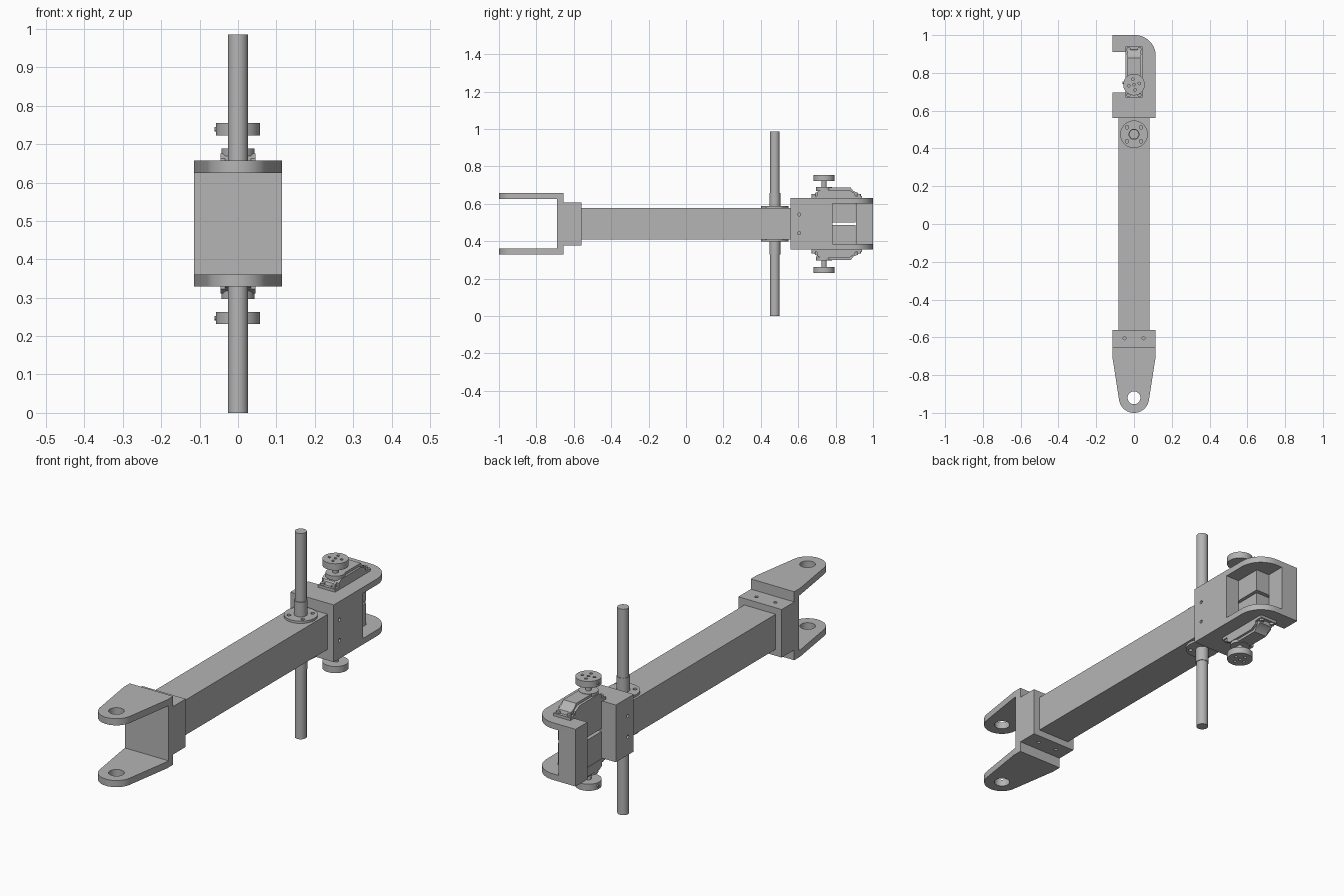
import bpy, bmesh
from math import sin, cos, radians, pi
from mathutils import Matrix, Vector

if "Cube" in bpy.data.objects:
    bpy.data.objects.remove(bpy.data.objects["Cube"], do_unlink=True)

MID = 0.493          # height of the arm's centre line
SHAFT_Y = 0.475
HORN_Y = 0.738

grey = bpy.data.materials.new("plain grey")
grey.use_nodes = True
colour = (0.46, 0.46, 0.46, 1)
grey.diffuse_color = colour
grey.node_tree.nodes["Principled BSDF"].inputs["Base Color"].default_value = colour


def finish(bm, name):
    bmesh.ops.recalc_face_normals(bm, faces=bm.faces)
    mesh = bpy.data.meshes.new(name)
    bm.to_mesh(mesh)
    bm.free()
    mesh.materials.append(grey)
    ob = bpy.data.objects.new(name, mesh)
    bpy.context.collection.objects.link(ob)
    return ob


def box(name, xs, ys, zs):
    bm = bmesh.new()
    bmesh.ops.create_cube(bm, size=1)
    for v in bm.verts:
        v.co = Vector(r[0] + (c + 0.5) * (r[1] - r[0]) for c, r in zip(v.co, (xs, ys, zs)))
    return finish(bm, name)


def rod(name, centre, radius, length, axis="Z", sides=40):
    bm = bmesh.new()
    bmesh.ops.create_cone(bm, cap_ends=True, segments=sides, radius1=radius,
                          radius2=radius, depth=length)
    if axis == "X":
        bmesh.ops.rotate(bm, verts=bm.verts, matrix=Matrix.Rotation(pi / 2, 3, "Y"))
    bmesh.ops.translate(bm, verts=bm.verts, vec=centre)
    return finish(bm, name)


def prism(name, points, offset):
    """Extrude a closed outline of 3D points along an offset."""
    bm = bmesh.new()
    face = bm.faces.new([bm.verts.new(p) for p in points])
    out = bmesh.ops.extrude_face_region(bm, geom=[face])
    bmesh.ops.translate(bm, vec=offset,
                        verts=[g for g in out["geom"] if isinstance(g, bmesh.types.BMVert)])
    return finish(bm, name)


def arc(cx, cy, r, start, end, steps):
    angles = [radians(start + (end - start) * i / steps) for i in range(steps + 1)]
    return [(cx + r * cos(a), cy + r * sin(a)) for a in angles]


def cut(ob, cutters):
    """Subtract the cutters and remove them."""
    for c in cutters:
        c.hide_render = True
        mod = ob.modifiers.new("cut", "BOOLEAN")
        mod.operation, mod.solver, mod.object = "DIFFERENCE", "EXACT", c
    bpy.context.view_layer.update()
    graph = bpy.context.evaluated_depsgraph_get()
    mesh = bpy.data.meshes.new_from_object(ob.evaluated_get(graph))
    ob.modifiers.clear()
    ob.data = mesh
    for c in cutters:
        bpy.data.objects.remove(c, do_unlink=True)
    return ob


# Main beam and cross shaft
box("beam", (-0.083, 0.083), (-0.65, 0.65), (MID - 0.084, MID + 0.084))
rod("cross_shaft", (0, SHAFT_Y, MID), 0.026, 2 * MID)

# Fork socket and web
cut(box("fork_socket", (-0.115, 0.115), (-0.69, -0.56), (MID - 0.115, MID + 0.115)),
    [rod("hole", (x, -0.605, MID), 0.008, 0.4, sides=16) for x in (-0.05, 0.05)])
box("fork_web", (-0.115, 0.115), (-0.69, -0.655), (MID - 0.14, MID + 0.14))

# Rear bracket: hooked outline with a window around the rounded corner
outline = [(-0.115, 0.56), (0.115, 0.56)] + arc(0.005, 0.89, 0.11, 0, 90, 14)
outline += [(-0.115, 1), (-0.115, 0.91), (0.045, 0.91), (0.045, 0.695), (-0.115, 0.695)]
bracket = prism("rear_bracket", [(x, y, MID - 0.137) for x, y in outline], (0, 0, 0.274))
cut(bracket, [box("window", (-0.025, 0.3), (0.782, 1.1), (MID - 0.108, MID + 0.108))]
    + [rod("hole", (0, 0.605, MID + z), 0.008, 0.4, "X", 16) for z in (-0.05, 0.05)])

# Everything below exists above and below the centre line
for side, label in ((1, "upper"), (-1, "lower")):
    def h(z):
        return MID + side * z

    # Fork arm with rounded eye
    outline = [(-0.115, -0.655), (-0.115, -0.7)]
    outline += arc(0, -0.92, 0.08, 189, 351, 24) + [(0.115, -0.7), (0.115, -0.655)]
    arm = prism(label + "_fork_arm", [(x, y, h(0.132)) for x, y in outline], (0, 0, side * 0.032))
    cut(arm, [rod("hole", (0, -0.92, h(0.15)), 0.034, 0.2)])
    box(label + "_fork_root", (-0.115, 0.115), (-0.69, -0.655),
        sorted((h(0.132), h(0.164))))

    # Shaft flange and hub
    flange = rod(label + "_flange", (0, SHAFT_Y, h(0.089)), 0.073, 0.012)
    cut(flange, [rod("hole", (x, SHAFT_Y + y, h(0.089)), 0.009, 0.1, sides=16)
                 for x in (-0.037, 0.037) for y in (-0.037, 0.037)])
    rod(label + "_flange_hub", (0, SHAFT_Y, h(0.124)), 0.029, 0.08)

    # Motor case
    box(label + "_motor_case", (-0.043, 0.043), (0.7, 0.906), sorted((h(0.007), h(0.155))))
    ears = box(label + "_motor_ears", (-0.045, 0.045), (0.67, 0.94),
               sorted((h(0.137), h(0.15))))
    cut(ears, [rod("hole", (x, y, h(0.143)), 0.008, 0.1, sides=12)
               for x in (-0.029, 0.029) for y in (0.683, 0.925)])
    for y in (0.683, 0.925):
        for x in (-0.029, 0.029):
            rod(label + "_ear_grommet", (x, y, h(0.153)), 0.011, 0.012, sides=16)

    # Motor cover with sloped ends, stepped across its width
    cover = [(0.685, 0.15), (0.69, 0.165), (0.715, 0.175), (0.73, 0.194),
             (0.88, 0.194), (0.895, 0.175), (0.92, 0.165), (0.925, 0.15)]
    prism(label + "_motor_cover", [(-0.034, y, h(z)) for y, z in cover], (0.068, 0, 0))
    prism(label + "_motor_shoulder",
          [(-0.045, y, h(z)) for y, z in
           [(0.7, 0.15), (0.7, 0.17), (0.72, 0.182), (0.87, 0.182), (0.9, 0.165), (0.9, 0.15)]],
          (0.09, 0, 0))
    rod(label + "_gear_housing", (0, HORN_Y, h(0.186)), 0.043, 0.02)

    # Output shaft, drilled horn disc and clamp screw
    rod(label + "_output_shaft", (0, HORN_Y, h(0.215)), 0.013, 0.05, sides=20)
    horn = rod(label + "_horn_disc", (0, HORN_Y, h(0.246)), 0.057, 0.032)
    cut(horn, [rod("hole", (x, HORN_Y + y, h(0.262)), 0.007, 0.024, sides=12)
               for x, y in ((0, 0), (-0.028, -0.006), (0.028, 0.006),
                            (0.006, -0.028), (-0.006, 0.028))])
    rod(label + "_clamp_screw", (-0.05, HORN_Y + 0.01, h(0.246)), 0.006, 0.022, "X", 12)

# Smooth the round walls and keep edges sharp
bpy.ops.object.select_all(action="DESELECT")
for ob in bpy.context.collection.objects:
    if ob.type == "MESH" and ob.data.materials and ob.data.materials[0] == grey:
        ob.select_set(True)
        bpy.context.view_layer.objects.active = ob
bpy.ops.object.shade_smooth_by_angle(angle=radians(30))
